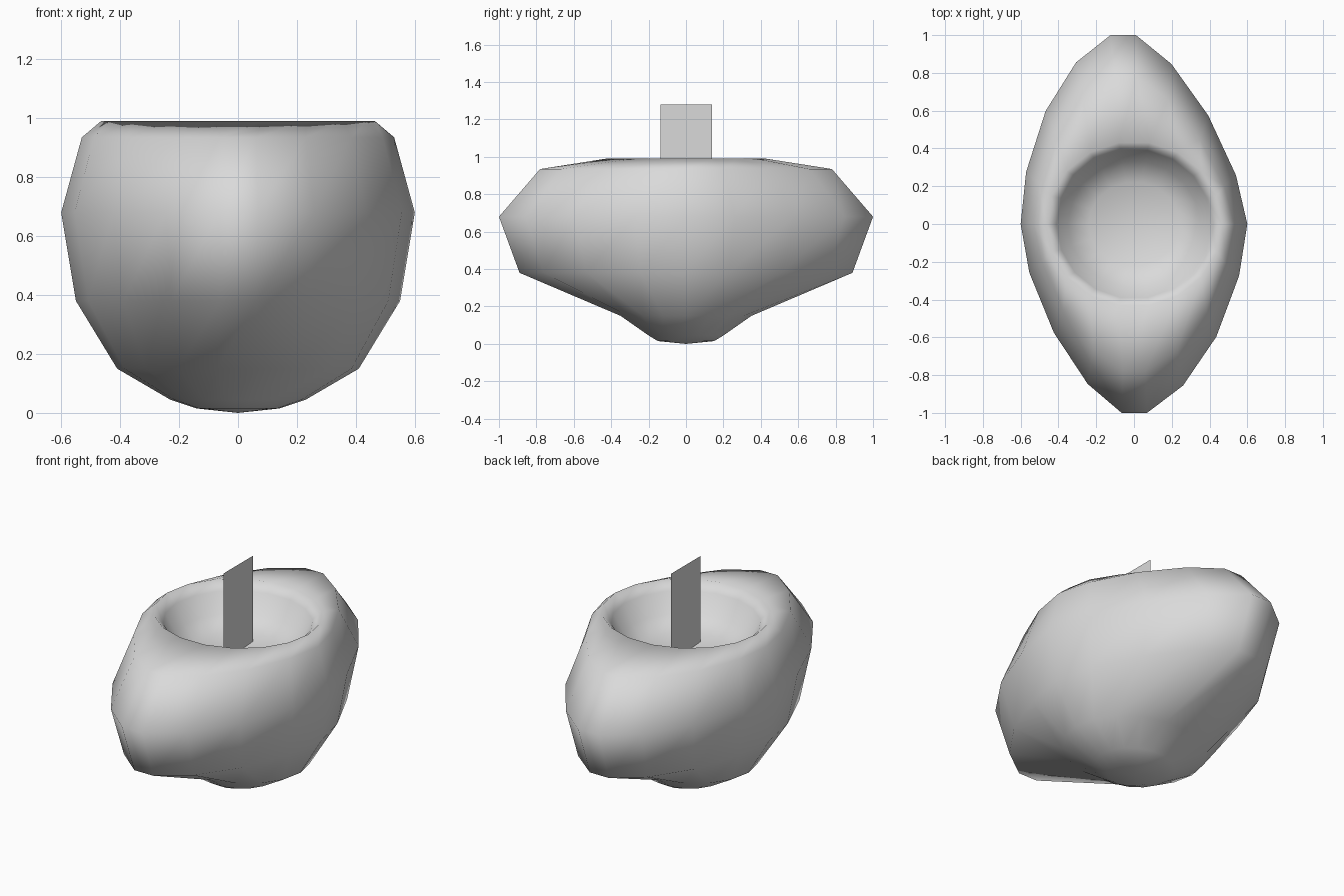
import bpy, bmesh
from math import sin, cos, pi, radians, copysign

cube = bpy.data.objects.get("Cube")
if cube:
    bpy.data.objects.remove(cube, do_unlink=True)

SEGMENTS = 18

grey = bpy.data.materials.new("plain grey")
grey.use_nodes = True
grey.diffuse_color = (0.7, 0.7, 0.7, 1)
grey.node_tree.nodes["Principled BSDF"].inputs["Base Color"].default_value = (0.7, 0.7, 0.7, 1)


def finish(bm, name):
    bmesh.ops.recalc_face_normals(bm, faces=bm.faces)
    mesh = bpy.data.meshes.new(name)
    bm.to_mesh(mesh)
    bm.free()
    mesh.materials.append(grey)
    obj = bpy.data.objects.new(name, mesh)
    bpy.context.collection.objects.link(obj)
    return obj


def ring(bm, rx, ry, z, pointed):
    """Oval ring; pointed rings taper to a lens shape whose back tip leans right."""
    verts = []
    for i in range(SEGMENTS):
        a = 2 * pi * i / SEGMENTS
        power = 2 / (1.6 - 0.06 * sin(2 * a)) if pointed else 1
        x = copysign(abs(cos(a)) ** power, cos(a)) * rx
        y = copysign(abs(sin(a)) ** power, sin(a)) * ry / sin(radians(80)) ** power
        if pointed:
            x -= 0.055 * max(y, 0)
        verts.append(bm.verts.new((x, y, z)))
    return verts


# Bowl: outer shell from the foot up, over the rim and down to the shallow inner floor
profile = [
    (0.14, 0.15, 0.015, False),
    (0.23, 0.20, 0.045, False),
    (0.41, 0.35, 0.15, False),
    (0.55, 0.89, 0.38, True),
    (0.60, 1.00, 0.68, True),
    (0.53, 0.78, 0.935, True),
    (0.465, 0.43, 0.99, False),
    (0.41, 0.39, 0.94, False),
    (0.35, 0.33, 0.83, False),
    (0.24, 0.22, 0.775, False),
]
bm = bmesh.new()
rings = [ring(bm, *p) for p in profile]
for low, high in zip(rings, rings[1:]):
    for i in range(SEGMENTS):
        j = (i + 1) % SEGMENTS
        bm.faces.new((low[i], low[j], high[j], high[i]))
for edge, z in ((rings[0], 0), (rings[-1], 0.76)):
    centre = bm.verts.new((0, 0, z))
    for i in range(SEGMENTS):
        bm.faces.new((edge[i], edge[(i + 1) % SEGMENTS], centre))
for f in bm.faces:
    f.smooth = True
finish(bm, "bowl")

# Wick: a flat upright card standing on the inner floor
bm = bmesh.new()
card = [(-0.135, 0.75), (0.14, 0.75), (0.14, 1.28), (-0.135, 1.28)]
bm.faces.new([bm.verts.new((0, y, z)) for y, z in card])
finish(bm, "wick_card")
